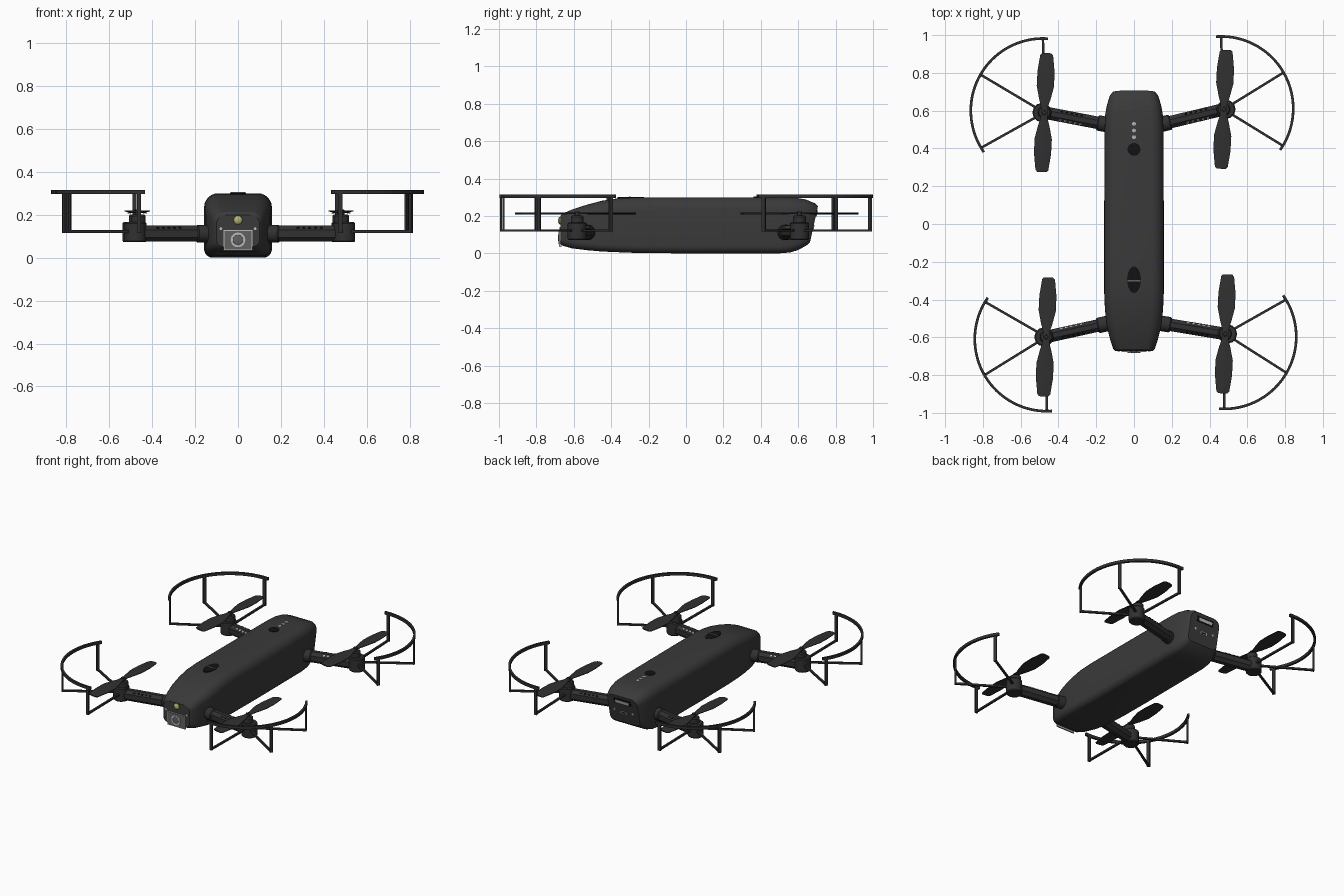
import bpy, bmesh
from math import sin, cos, pi, radians
from mathutils import Vector as V

if "Cube" in bpy.data.objects:
    bpy.data.objects.remove(bpy.data.objects["Cube"])


def mat(name, c):
    m = bpy.data.materials.new(name)
    m.diffuse_color = (*c, 1)
    m.use_nodes = True
    m.node_tree.nodes["Principled BSDF"].inputs["Base Color"].default_value = m.diffuse_color
    return m


DARK = mat("dark_shell", (0.042, 0.042, 0.042))
FRAME = mat("dark_frame", (0.03, 0.03, 0.03))
BLACK = mat("black", (0.006, 0.006, 0.006))
GREY = mat("mid_grey", (0.12, 0.12, 0.12))
LIGHT = mat("light_grey", (0.5, 0.5, 0.5))
LENS = mat("yellow_lens", (0.45, 0.45, 0.16))


def loft(name, rings, m, angle=35, closed=False):
    """Skin a list of equal-length rings, capping both ends."""
    bm = bmesh.new()
    vs = [[bm.verts.new(p) for p in r] for r in rings]
    n = len(vs[0])
    for a, b in zip(vs, vs[1:] + (vs[:1] if closed else [])):
        for i in range(n):
            j = (i + 1) % n
            bm.faces.new((a[i], a[j], b[j], b[i]))
    if not closed:
        bm.faces.new(vs[0])
        bm.faces.new(vs[-1])
    bmesh.ops.recalc_face_normals(bm, faces=bm.faces)
    me = bpy.data.meshes.new(name)
    bm.to_mesh(me)
    bm.free()
    ob = bpy.data.objects.new(name, me)
    bpy.context.collection.objects.link(ob)
    me.materials.append(m)
    bpy.context.view_layer.objects.active = ob
    ob.select_set(True)
    bpy.ops.object.shade_smooth_by_angle(angle=radians(angle))
    ob.select_set(False)
    return ob


def bar(name, a, b, w, h, m, ch=0.0, up=V((0, 0, 1))):
    """Straight bar, optionally with chamfered long edges."""
    a, b = V(a), V(b)
    d = (b - a).normalized()
    s = d.cross(up).normalized() * (w / 2)
    u = s.cross(d).normalized() * (h / 2)
    if ch:
        k, l = 1 - 2 * ch / w, 1 - 2 * ch / h
        sec = [(1, l), (k, 1), (-k, 1), (-1, l), (-1, -l), (-k, -1), (k, -1), (1, -l)]
    else:
        sec = [(1, 1), (-1, 1), (-1, -1), (1, -1)]
    return loft(name, [[p + s * x + u * y for x, y in sec] for p in (a, b)], m)


def turned(name, c, prof, m, axis=(0, 0, 1), n=32, sx=1.0):
    """Lathe of (distance, radius) pairs along an axis through c."""
    q = V(axis).to_track_quat('Z', 'Y')
    return loft(name, [[V(c) + q @ V((sx * r * cos(2 * pi * i / n), r * sin(2 * pi * i / n), t))
                        for i in range(n)] for t, r in prof], m)


# Fuselage: rounded sections (y, bottom, top, half width, lower r, upper r, rear shear)
def section(y, lo, hi, w, rb, rt, sh):
    pts = []
    for k, (sx, top) in enumerate([(1, 1), (-1, 1), (-1, 0), (1, 0)]):
        r = rt if top else rb
        cz = hi - r if top else lo + r
        for i in range(7):
            t = pi / 2 * (k + i / 6)
            z = cz + r * sin(t)
            pts.append(V((sx * (w - r) + r * cos(t), y + sh * (z - .15), z)))
    return pts


stations = [
    (-.672, .052, .198, .100, .03, .04, 0), (-.662, .042, .212, .110, .035, .045, 0),
    (-.61, .027, .234, .127, .04, .05, 0), (-.53, .017, .26, .146, .04, .06, 0),
    (-.45, .01, .281, .154, .04, .065, 0), (-.36, .006, .295, .158, .04, .065, 0),
    (-.26, .002, .3, .158, .04, .065, 0), (0, 0, .3, .158, .04, .065, 0),
    (.5, 0, .3, .156, .04, .065, .02), (.57, .005, .298, .153, .04, .065, .08),
    (.62, .018, .288, .143, .04, .06, .15), (.665, .042, .268, .128, .035, .05, .2),
    (.683, .058, .253, .115, .03, .045, .22)]
loft("fuselage", [section(*s) for s in stations], DARK, 30)

# Top details
turned("power_button", (0, .395, .294), [(0, .034), (.009, .034), (.01, .028)], BLACK)
for i in range(3):
    turned("status_light", (0, .46 + i * .035, .296), [(0, .01), (.0055, .01)], LIGHT, n=16)
turned("top_sensor", (0, -.295, .292), [(0, .07), (.009, .07), (.01, .062)], BLACK, sx=.52)
bar("sensor_bridge", (-.034, -.3, .303), (.034, -.3, .303), .008, .004, GREY)

# Nose details
F = (0, -1, 0)
turned("nose_lens", (0, -.67, .175), [(0, .021), (.006, .02), (.012, .014), (.014, .005)], LENS, F)
bar("camera_frame", (-.068, -.671, .081), (.068, -.671, .081), .01, .094, LIGHT)
bar("camera_plate", (-.063, -.673, .081), (.063, -.673, .081), .01, .086, GREY)
turned("camera_ring", (0, -.675, .083), [(0, .034), (.008, .034), (.008, .024), (.004, .022)], LIGHT, F)
turned("camera_lens", (0, -.677, .083), [(0, .023), (.005, .023), (.007, .012)], GREY, F)
for s in (-1, 1):
    turned("nose_screw", (s * .08, -.67, .135), [(0, .007), (.005, .007)], LIGHT, F, 12)


# Tail details sit on the sloping rear face
def tail(z, off=0.0):
    return .683 + .22 * (z - .15) + off


def tail_bar(name, x0, x1, z, h, d, m):
    bar(name, (x0, tail(z), z), (x1, tail(z), z), d, h, m, up=V((0, .22, 1)))


tail_bar("tail_slot", -.065, .065, .215, .036, .006, BLACK)
tail_bar("tail_latch", -.052, .052, .213, .02, .012, LIGHT)
tail_bar("tail_port", -.025, .025, .135, .016, .006, LIGHT)
tail_bar("tail_port_core", -.018, .018, .135, .009, .008, BLACK)
for s in (-1, 1):
    turned("tail_screw", (s * .07, tail(.145), .145), [(0, .008), (.004, .008)], LIGHT, (0, 1, -.22), 12)

# Corners: side, end, rotor centre, guard centre
corners = [("rear_right", 1, 1, (.475, .607), (.461, .611)),
           ("rear_left", -1, 1, (-.475, .59), (-.482, .600)),
           ("front_left", -1, -1, (-.465, -.598), (-.461, -.609)),
           ("front_right", 1, -1, (.483, -.582), (.477, -.597))]
R = .382
for nm, sx, sy, (px, py), (gx, gy) in corners:
    # Arm and hinge
    a, b = V((sx * .12, sy * .522, .112)), V((px, py, .112))
    d = (b - a).normalized()
    side = d.cross(V((0, 0, 1)))
    bar(nm + "_arm", a, b, .066, .074, FRAME, .02)
    turned(nm + "_hinge", a, [(0, .041), (.07, .041), (.076, .036)], FRAME, d)
    for k in (-1, 1):
        for i in range(5):
            p = a.lerp(b, .45 + i * .075) + side * k * .023 + V((0, 0, .027))
            bar(nm + "_vent", p - d * .006, p + d * .006, .01, .008, LIGHT if k * sx * sy > 0 else BLACK,
                up=V((0, 0, 1)) + side * k)

    # Motor and shaft
    turned(nm + "_motor_mount", (px + sx * .012, py, .072), [(0, .046), (.006, .051), (.088, .051), (.094, .045)],
           FRAME, n=12)
    turned(nm + "_motor", (px, py, .16), [(0, .034), (.035, .034), (.042, .028)], FRAME)
    turned(nm + "_shaft", (px, py, .2), [(0, .013), (.022, .013), (.025, .009)], FRAME, n=16)

    # Propeller: flat, slightly pitched two-blade strip
    tip = [(.315, .024), (.305, .034), (.22, .045), (.14, .046), (.07, .03), (.03, .018)]
    strip = [(-t, w) for t, w in tip] + [(0, .017)] + [(t, w) for t, w in reversed(tip)]
    u, v = V((.042, .999, 0)), V((.999, -.042, 0))
    rings = []
    for t, w in strip:
        c = V((px, py, .213)) + u * t
        pitch = V((0, 0, .09 * w * max(-1, min(1, t / .07))))
        rings.append([c + v * (w * s) + pitch * s + V((0, 0, h))
                      for s, h in [(1, .002), (.4, .005), (-.4, .005), (-1, .002),
                                   (-1, -.002), (-.4, -.003), (.4, -.003), (1, -.002)]])
    loft(nm + "_propeller", rings, FRAME, 30)

    # Guard hoop, legs and spokes
    def polar(deg, r, z):
        t = radians(deg)
        return V((gx + sx * r * cos(t), gy + sy * r * sin(t), z))
    hoop = []
    for i in range(41):
        g = -35 + 129 * i / 40
        hoop.append([polar(g, r, z) for r, z in
                     [(R - .007, .296), (R + .007, .296), (R + .007, .315), (R - .007, .315)]])
    loft(nm + "_guard_hoop", hoop, FRAME)
    for g in (-31, 30, 90):
        tang = polar(g + 1, 1, 0) - polar(g - 1, 1, 0)
        out = polar(g, R - .003, .122)
        bar(nm + "_guard_leg", out - V((0, 0, .006)), polar(g, R - .003, .3), .02, .011, FRAME,
            up=polar(g, 1, 0) - polar(g, 0, 0))
        bar(nm + "_guard_spoke", (px, py, .122), out, .013, .012, FRAME)
